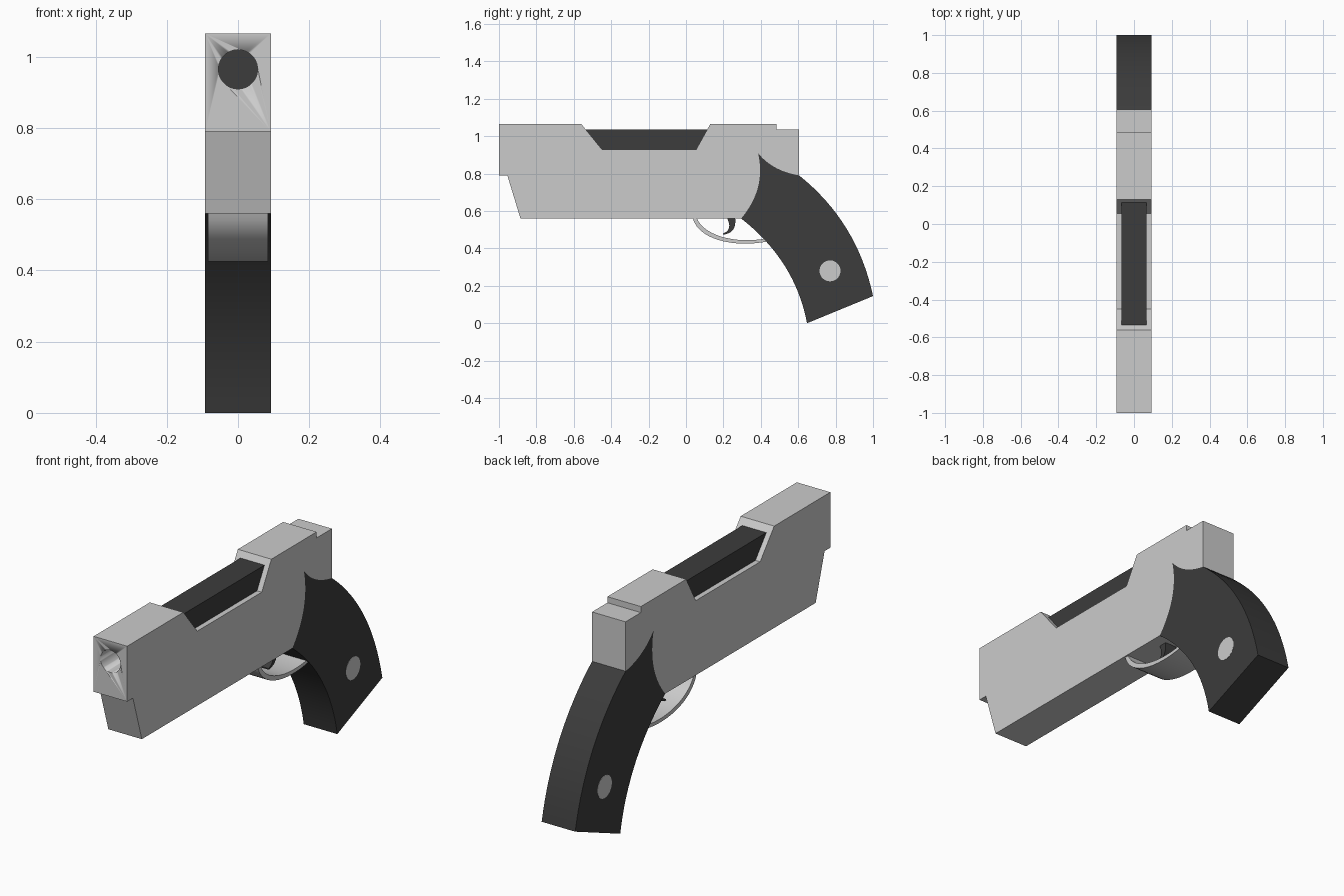
import bpy, bmesh, math
from mathutils import Vector, Matrix

if "Cube" in bpy.data.objects:
    bpy.data.objects.remove(bpy.data.objects["Cube"])

dark = bpy.data.materials.new("dark_grey")
dark.diffuse_color = (0.045, 0.045, 0.045, 1)
dark.use_nodes = True
dark.node_tree.nodes["Principled BSDF"].inputs["Base Color"].default_value = dark.diffuse_color


def curve(*pts, n=16):
    """Points of a Bezier curve of any degree in the (y, z) plane."""
    out = []
    for i in range(n + 1):
        p, t = [Vector(q) for q in pts], i / n
        while len(p) > 1:
            p = [a.lerp(b, t) for a, b in zip(p, p[1:])]
        out.append(tuple(p[0]))
    return out


def finish(name, bm, mat=None):
    bmesh.ops.remove_doubles(bm, verts=bm.verts, dist=1e-4)
    bmesh.ops.recalc_face_normals(bm, faces=bm.faces)
    me = bpy.data.meshes.new(name)
    bm.to_mesh(me)
    bm.free()
    ob = bpy.data.objects.new(name, me)
    bpy.context.collection.objects.link(ob)
    if mat:
        me.materials.append(mat)
    bpy.ops.object.select_all(action='DESELECT')
    bpy.context.view_layer.objects.active = ob
    ob.select_set(True)
    bpy.ops.object.shade_smooth_by_angle(angle=math.radians(30))
    return ob


def slab(name, profile, half, mat=None):
    """Extrude a side profile symmetrically across x."""
    pts = [p for i, p in enumerate(profile)
           if (Vector(p) - Vector(profile[i - 1])).length > 1e-4]
    bm = bmesh.new()
    f = bm.faces.new([bm.verts.new((-half, y, z)) for y, z in pts])
    ext = bmesh.ops.extrude_face_region(bm, geom=[f])
    bmesh.ops.translate(bm, vec=(2 * half, 0, 0),
                        verts=[v for v in ext["geom"] if isinstance(v, bmesh.types.BMVert)])
    return finish(name, bm, mat)


def cylinder(name, centre, r, depth, axis, mat=None):
    bm = bmesh.new()
    rot = Matrix.Rotation(math.pi / 2, 4, axis)
    bmesh.ops.create_cone(bm, cap_ends=True, segments=48, radius1=r, radius2=r,
                          depth=depth, matrix=Matrix.Translation(centre) @ rot)
    return finish(name, bm, mat)


W = 0.092

# Seam shared by the body and the grip
seam_top = curve((0.605, 0.79), (0.46, 0.815), (0.385, 0.91))
seam_front = curve((0.385, 0.91), (0.43, 0.72), (0.295, 0.56))

# Body with the open window in its top
body = slab("body", [
    (-0.885, 0.56), (-0.955, 0.79), (-1, 0.79), (-1, 1.065), (-0.56, 1.065),
    (-0.45, 0.93), (0.055, 0.93), (0.13, 1.065), (0.485, 1.065),
    (0.485, 1.035), (0.605, 1.035)] + seam_top + seam_front, W)

# Bore in the front face
bore = cylinder("bore_cutter", (0, -0.85, 0.965), 0.055, 0.5, 'X')
bore.hide_render = True
bore.hide_set(True)
cut = body.modifiers.new("bore", 'BOOLEAN')
cut.operation = 'DIFFERENCE'
cut.solver = 'EXACT'
cut.object = bore

# Barrel block seen through the window
slab("barrel_block", [(-0.605, 0.9), (0.2, 0.9), (0.2, 1.035), (-0.605, 1.035)], 0.066, dark)

# Curved grip
slab("grip", seam_front[::-1] + seam_top[::-1]
     + curve((0.605, 0.79), (0.916, 0.541), (1.0, 0.145))
     + curve((0.647, 0.0), (0.585, 0.333), (0.295, 0.56)), W, dark)

# Round inlay on both sides of the grip
cylinder("grip_inlay", (0, 0.77, 0.28), 0.056, 2 * W + 0.002, 'Y')

# Trigger guard band
slab("trigger_guard",
     curve((0.035, 0.565), (0.07, 0.43), (0.30, 0.40), (0.47, 0.445))
     + curve((0.47, 0.462), (0.30, 0.418), (0.10, 0.455), (0.056, 0.565)), 0.084)

# Trigger
slab("trigger", curve((0.262, 0.57), (0.275, 0.48), (0.198, 0.474), n=10)
     + curve((0.198, 0.48), (0.255, 0.50), (0.215, 0.57), n=10), 0.03, dark)
